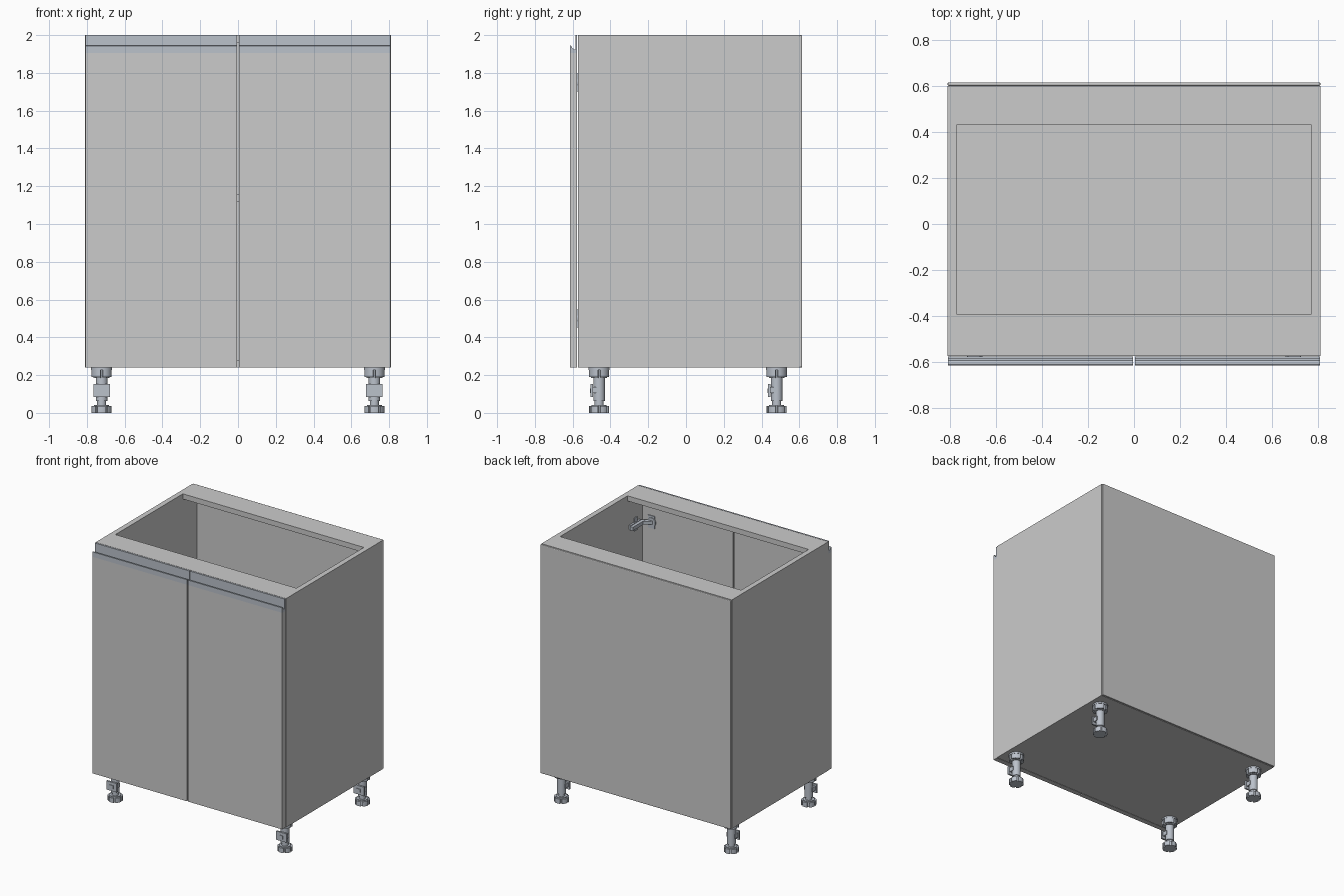
import bpy, bmesh
from math import sin, cos, pi

if "Cube" in bpy.data.objects:
    bpy.data.objects.remove(bpy.data.objects["Cube"])

metal = bpy.data.materials.new("brushed_metal")
metal.diffuse_color = (0.50, 0.54, 0.60, 1)
metal.use_nodes = True
metal.node_tree.nodes["Principled BSDF"].inputs["Base Color"].default_value = metal.diffuse_color


def finish(name, bm, mat=None, bevel=0, smooth=False):
    bmesh.ops.recalc_face_normals(bm, faces=bm.faces)
    me = bpy.data.meshes.new(name)
    bm.to_mesh(me)
    bm.free()
    ob = bpy.data.objects.new(name, me)
    bpy.context.collection.objects.link(ob)
    if mat:
        me.materials.append(mat)
    if bevel:
        mod = ob.modifiers.new("edge_rounding", "BEVEL")
        mod.width, mod.segments = bevel, 2
    if smooth:
        bpy.ops.object.select_all(action="DESELECT")
        ob.select_set(True)
        bpy.context.view_layer.objects.active = ob
        bpy.ops.object.shade_smooth_by_angle(angle=0.6)
    return ob


def add_prism(bm, pts, vec):
    """Closed outline swept along a vector."""
    face = bm.faces.new([bm.verts.new(p) for p in pts])
    ext = bmesh.ops.extrude_face_region(bm, geom=[face], use_keep_orig=True)
    verts = [g for g in ext["geom"] if isinstance(g, bmesh.types.BMVert)]
    bmesh.ops.translate(bm, verts=verts, vec=vec)


def add_box(bm, x, y, z):
    pts = [(x[0], y[0], z[0]), (x[1], y[0], z[0]), (x[1], y[1], z[0]), (x[0], y[1], z[0])]
    add_prism(bm, pts, (0, 0, z[1] - z[0]))


def add_disc(bm, c, r, z0, z1, n=32, notches=0, depth=0.0):
    """Upright cylinder; notches cut narrow slots into its rim."""
    pts = []
    if notches:
        for k in range(notches):
            a0, step = 2 * pi * k / notches, 2 * pi / notches
            pts += [(r - depth, a0 - 0.1), (r - depth, a0 + 0.1)]
            pts += [(r, a0 + 0.12 + (step - 0.24) * i / 6) for i in range(7)]
    else:
        pts = [(r, 2 * pi * i / n) for i in range(n)]
    add_prism(bm, [(c[0] + q * cos(a), c[1] + q * sin(a), z0) for q, a in pts], (0, 0, z1 - z0))


def box(name, x, y, z, **kw):
    bm = bmesh.new()
    add_box(bm, x, y, z)
    return finish(name, bm, **kw)


W, T = 0.81, 0.04            # half width, panel thickness
FRONT, BACK = -0.573, 0.60   # carcass depth range
BOTTOM, TOP = 0.24, 2.0
INNER = W - T

# Carcass: base, shelf, two top rails, back panel
box("bottom_panel", (-INNER, INNER), (FRONT, BACK), (BOTTOM, BOTTOM + T))
box("shelf", (-INNER, INNER), (-0.53, BACK), (1.12, 1.16))
box("front_top_rail", (-INNER, INNER), (FRONT, -0.39), (TOP - T, TOP))
box("back_top_rail", (-INNER, INNER), (0.43, BACK), (TOP - T, TOP))
box("back_panel", (-W, W), (BACK, 0.615), (BOTTOM, TOP), bevel=0.006)

# Metal grip section along the top of each door (y, z)
grip = [(-0.615, 1.905), (-0.615, 1.943), (-0.609, 1.945), (-0.602, 1.932),
        (-0.592, 1.924), (-0.586, 1.924), (-0.586, 2.0), (-0.576, 2.0), (-0.576, 1.905)]

for side, s in (("left", -1), ("right", 1)):
    def span(a, b):
        return tuple(sorted((s * a, s * b)))

    box(f"{side}_side_panel", span(INNER, W), (FRONT, BACK), (BOTTOM, TOP))
    box(f"{side}_door", span(0.004, 0.807), (-0.615, -0.576), (BOTTOM, 1.905))
    bm = bmesh.new()
    add_prism(bm, [(s * 0.004, y, z) for y, z in grip], (s * 0.803, 0, 0))
    finish(f"{side}_door_grip", bm, metal)

    # Hinges: wall plate with wings, arm, link and door cup
    for level, z in (("lower", 0.50), ("upper", 1.75)):
        bm = bmesh.new()
        add_box(bm, span(0.755, INNER), (-0.53, -0.41), (z - 0.018, z + 0.018))
        add_box(bm, span(0.762, INNER), (-0.50, -0.465), (z - 0.05, z + 0.05))
        add_box(bm, span(0.732, 0.756), (-0.545, -0.40), (z - 0.014, z + 0.014))
        add_prism(bm, [(s * x, y, z - 0.012) for x, y in
                       ((0.756, -0.545), (0.732, -0.52), (0.68, -0.565), (0.70, -0.578))],
                  (0, 0, 0.024))
        add_box(bm, span(0.668, 0.722), (-0.578, -0.570), (z - 0.048, z + 0.048))
        add_prism(bm, [(s * 0.692 + 0.034 * cos(i * pi / 12), -0.578, z + 0.034 * sin(i * pi / 12))
                       for i in range(24)], (0, 0.012, 0))
        finish(f"{side}_{level}_hinge", bm, metal)

    # Adjustable legs: slotted foot, stem, collar, socket and plinth clip
    for row, y in (("front", -0.46), ("back", 0.48)):
        c = (s * 0.722, y)
        bm = bmesh.new()
        add_disc(bm, c, 0.053, 0.0, 0.036, notches=6, depth=0.010)
        add_disc(bm, c, 0.040, 0.036, 0.042)
        add_disc(bm, c, 0.024, 0.04, 0.075)
        add_disc(bm, c, 0.031, 0.062, 0.192)
        add_disc(bm, c, 0.042, 0.185, 0.232, notches=8, depth=0.006)
        add_disc(bm, c, 0.056, 0.228, BOTTOM)
        add_disc(bm, c, 0.054, 0.19, 0.23, notches=4, depth=0.016)
        finish(f"{side}_{row}_leg", bm, metal, smooth=True)
        bm = bmesh.new()
        x = c[0]
        add_box(bm, (x - 0.044, x + 0.044), (y - 0.045, y - 0.032), (0.085, 0.152))
        add_box(bm, (x - 0.036, x + 0.036), (y - 0.034, y + 0.005), (0.105, 0.138))
        add_box(bm, (x - 0.015, x + 0.015), (y - 0.049, y - 0.044), (0.105, 0.13))
        finish(f"{side}_{row}_leg_clip", bm, metal)
